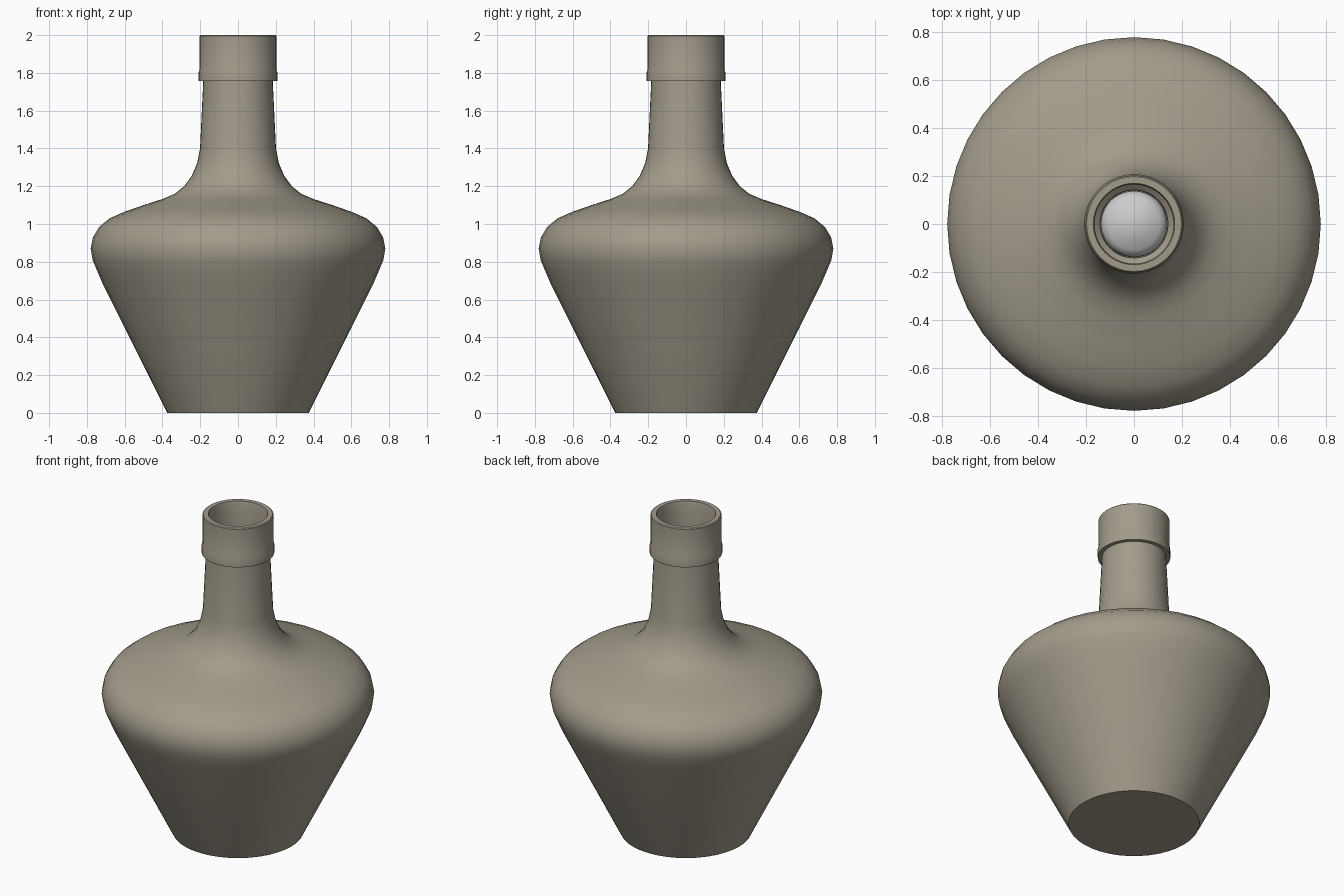
import bpy, bmesh, math

if "Cube" in bpy.data.objects:
    bpy.data.objects.remove(bpy.data.objects["Cube"])

SIDES = 40


def lathe(name, profile, color=None):
    """Revolve (radius, height) points around z; radius 0 makes a pole."""
    bm = bmesh.new()
    rings = []
    for r, z in profile:
        if r == 0:
            rings.append([bm.verts.new((0, 0, z))] * SIDES)
        else:
            rings.append([bm.verts.new((r * math.cos(2 * math.pi * i / SIDES),
                                        r * math.sin(2 * math.pi * i / SIDES), z))
                          for i in range(SIDES)])
    for a, b in zip(rings, rings[1:]):
        for i in range(SIDES):
            j = (i + 1) % SIDES
            corners = list(dict.fromkeys((a[i], a[j], b[j], b[i])))
            bm.faces.new(corners)
    mesh = bpy.data.meshes.new(name)
    bm.to_mesh(mesh)
    bm.free()
    obj = bpy.data.objects.new(name, mesh)
    bpy.context.collection.objects.link(obj)
    if color:
        mat = bpy.data.materials.new(name + "_material")
        mat.diffuse_color = color
        mat.use_nodes = True
        mat.node_tree.nodes["Principled BSDF"].inputs["Base Color"].default_value = mat.diffuse_color
        mesh.materials.append(mat)
    bpy.ops.object.select_all(action='DESELECT')
    obj.select_set(True)
    bpy.context.view_layer.objects.active = obj
    bpy.ops.object.shade_smooth_by_angle(angle=math.radians(38))
    return obj


# Bottle: base, tapered body, rounded shoulder, neck, collar, rim and bore
lathe("bottle", [
    (0, 0), (0.375, 0), (0.38, 0.01),
    (0.715, 0.68), (0.745, 0.75), (0.77, 0.81), (0.78, 0.87), (0.768, 0.93),
    (0.735, 0.985), (0.68, 1.03), (0.60, 1.065), (0.50, 1.10), (0.40, 1.132),
    (0.335, 1.16), (0.285, 1.20), (0.245, 1.255), (0.217, 1.32), (0.201, 1.40),
    (0.184, 1.757), (0.208, 1.757), (0.208, 1.805), (0.203, 1.82),
    (0.203, 1.995), (0.198, 2.0),
    (0.17, 2.0), (0.165, 1.98), (0.165, 1.80), (0.142, 1.78), (0.14, 1.45),
], (0.36, 0.33, 0.26, 1))

# Pale rounded filling seen down the neck
lathe("neck_filling", [
    (0.139, 1.45), (0.138, 1.52), (0.125, 1.55), (0.108, 1.56),
    (0.06, 1.585), (0, 1.595),
])
